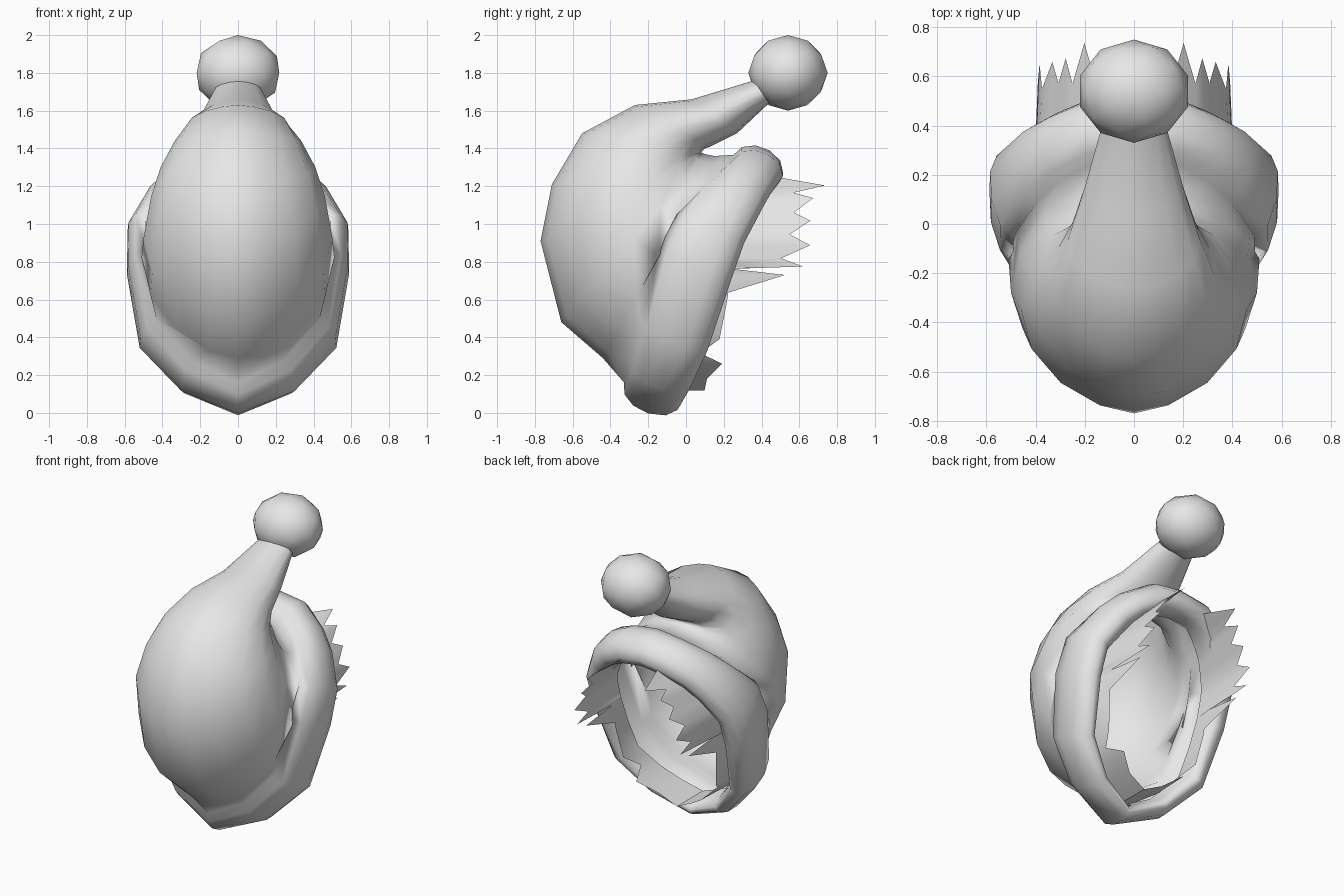
import bpy, bmesh, math
from mathutils import Vector

if "Cube" in bpy.data.objects:
    bpy.data.objects.remove(bpy.data.objects["Cube"])

grey = bpy.data.materials.new("light_grey")
grey.diffuse_color = (0.8, 0.8, 0.8, 1)
grey.use_nodes = True
grey.node_tree.nodes["Principled BSDF"].inputs["Base Color"].default_value = grey.diffuse_color


def make(name, verts, faces, smooth=True):
    bm = bmesh.new()
    vs = [bm.verts.new(v) for v in verts]
    for f in faces:
        bm.faces.new([vs[i] for i in f])
    bmesh.ops.recalc_face_normals(bm, faces=bm.faces)
    me = bpy.data.meshes.new(name)
    bm.to_mesh(me)
    bm.free()
    me.materials.append(grey)
    for p in me.polygons:
        p.use_smooth = smooth
    ob = bpy.data.objects.new(name, me)
    bpy.context.collection.objects.link(ob)
    return ob


# Brim path: tilted mirrored ring, bottom to top, with its roll sizes
half = [Vector(p) for p in (
    (0, -0.19, 0.10), (0.24, -0.12, 0.20), (0.43, -0.01, 0.39),
    (0.49, 0.11, 0.75), (0.49, 0.18, 0.95), (0.39, 0.27, 1.12),
    (0.30, 0.32, 1.21), (0.16, 0.38, 1.29), (0, 0.38, 1.31))]
path = half + [Vector((-p.x, p.y, p.z)) for p in half[-2:0:-1]]
front = [0.15, 0.19, 0.25, 0.28, 0.25, 0.19, 0.16, 0.14, 0.14]
inner = [0.02, 0.03, 0.05, 0.08, 0.09, 0.09, 0.09, 0.09, 0.09]
back = [0.17, 0.16] + [0.14] * 7
for sizes in (front, inner, back):
    sizes += sizes[-2:0:-1]
AXIS = Vector((0, 0.915, -0.40)).normalized()
SIDES = len(path)


def outward(i):
    t = path[(i + 1) % SIDES] - path[i - 1]
    return AXIS.cross(t).normalized()


# Hat shell, brim: open roll from the inner lip over the back to the front edge
verts = []
ROLL = 8
for k in range(ROLL + 1):
    t = math.pi - 1.5 * math.pi * k / ROLL
    c, s = math.cos(t), math.sin(t)
    for i, p in enumerate(path):
        verts.append(p + outward(i) * c * (0.10 if c > 0 else inner[i])
                     + AXIS * s * (back[i] if s > 0 else front[i]))

# Hat shell, crown: ovals given by front (y, z), back (y, z), half width
sections = [
    (-0.44, 0.29, 0.15, 1.36, 0.51),
    (-0.66, 0.48, 0.10, 1.37, 0.50),
    (-0.77, 0.91, 0.08, 1.38, 0.46),
    (-0.71, 1.21, 0.09, 1.39, 0.41),
    (-0.55, 1.48, 0.10, 1.40, 0.335),
    (-0.27, 1.63, 0.13, 1.41, 0.27),
    (0.03, 1.66, 0.27, 1.48, 0.20),
    (0.36, 1.76, 0.44, 1.64, 0.13),
]
for ay, az, by, bz, w in sections:
    a, b = Vector((0, ay, az)), Vector((0, by, bz))
    for j in range(SIDES):
        t = 2 * math.pi * j / SIDES
        s = math.sin(t)
        if math.cos(t) > 0:    # narrower towards the front ridge
            s = math.copysign(abs(s) ** 1.25, s)
        verts.append((a + b) / 2 + (a - b) / 2 * math.cos(t)
                     + Vector((w * s, 0, 0)))
rows = ROLL + 1 + len(sections)
make("hat_shell", verts,
     [(i * SIDES + j, i * SIDES + (j + 1) % SIDES,
       (i + 1) * SIDES + (j + 1) % SIDES, (i + 1) * SIDES + j)
      for i in range(rows - 1) for j in range(SIDES)])

# Ragged lining: (position along the half path, length towards the back)
fringe = [(0, 0.28), (0.6, 0.25), (1.2, 0.28), (1.5, 0.13), (1.9, 0.19),
          (2.5, 0.16), (2.65, 0.15), (2.92, 0.42), (3.03, 0.13), (3.1, 0.50),
          (3.35, 0.37), (3.75, 0.50), (4.1, 0.37), (4.6, 0.44), (4.9, 0.33),
          (5.3, 0.41), (5.7, 0.29), (6.25, 0.43), (6.9, 0.15), (8, 0.05)]
for side, name in ((1, "lining_right"), (-1, "lining_left")):
    verts = []
    for t, length in fringe:
        i = min(int(t), len(half) - 2)
        f = t - i
        depth = inner[i] * (1 - f) + inner[i + 1] * f
        base = (half[i].lerp(half[i + 1], f)
                - outward(i).lerp(outward(i + 1), f) * depth)
        base.x *= side
        tip = base + Vector((0, length, 0.04 if t > 5 else 0))
        tip.x *= 0.95
        verts += [base, tip]
    make(name, verts, [(2 * k, 2 * k + 1, 2 * k + 3, 2 * k + 2)
                       for k in range(len(fringe) - 1)])

# Pompom on the tip
bpy.ops.mesh.primitive_ico_sphere_add(subdivisions=2, radius=1,
                                      location=(0, 0.54, 1.8))
pom = bpy.context.object
pom.name = "pompom"
pom.scale = (0.23, 0.21, 0.20)
pom.data.materials.append(grey)
bpy.ops.object.shade_smooth()
